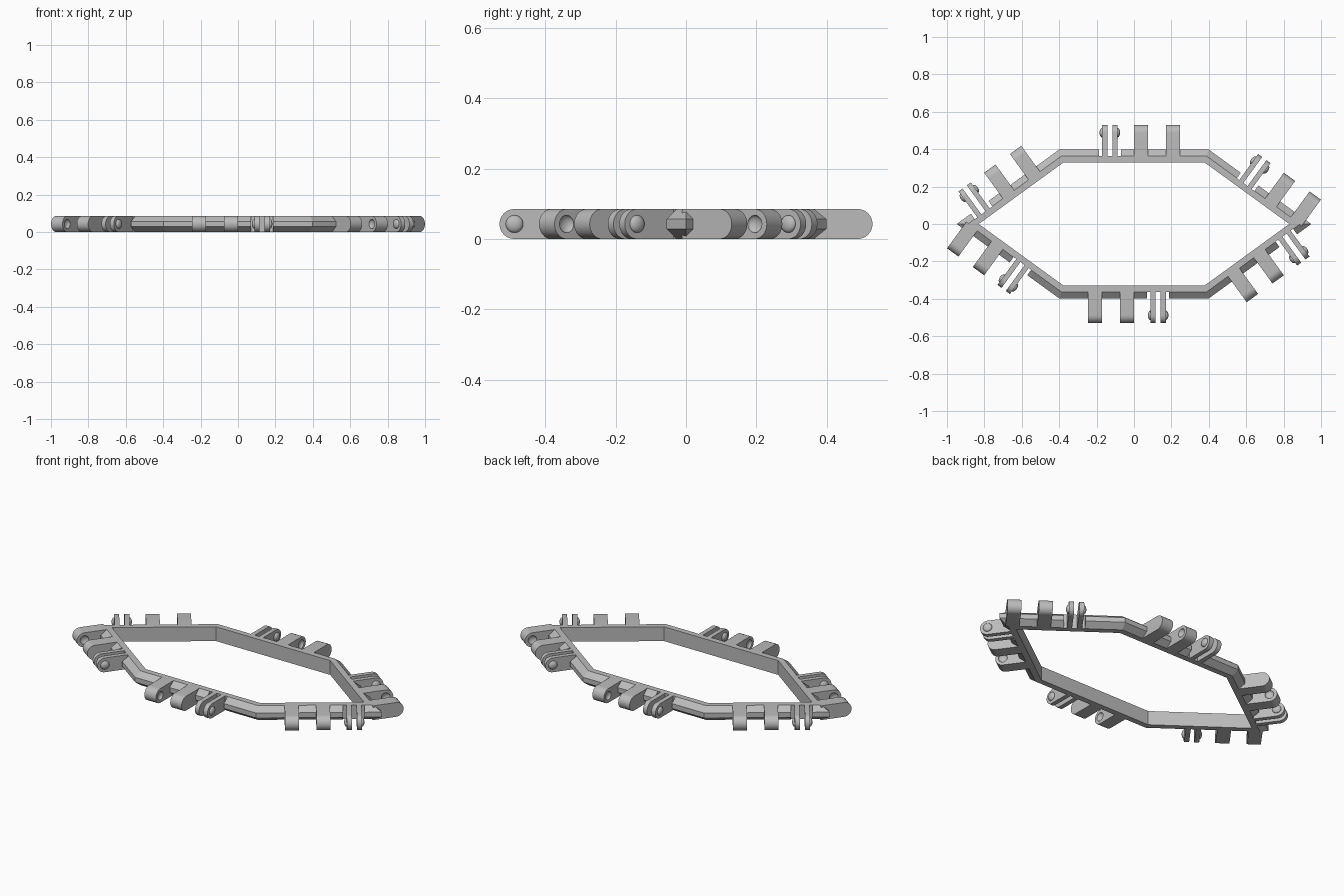
import bpy, bmesh, math
from mathutils import Matrix, Vector

old = bpy.data.objects.get("Cube")
if old:
    bpy.data.objects.remove(old, do_unlink=True)

HEIGHT = 0.085
MID = HEIGHT / 2
A = math.radians(36)

grey = bpy.data.materials.new("plain grey")
grey.use_nodes = True
grey.diffuse_color = (0.5, 0.5, 0.5, 1)
grey.node_tree.nodes["Principled BSDF"].inputs["Base Color"].default_value = (0.5, 0.5, 0.5, 1)

# Six sides: name, outward angle, inner wall distance, hinge axis distance, hinge centre along side
SIDES = [
    ("back", math.pi / 2, 0.33, 0.488, 0),
    ("back_left", math.pi / 2 - A, 0.488, 0.65, 0.487),
    ("front_left", A - math.pi / 2, 0.488, 0.65, -0.487),
    ("front", -math.pi / 2, 0.33, 0.488, 0),
    ("front_right", -math.pi / 2 - A, 0.488, 0.65, 0.487),
    ("back_right", math.pi / 2 + A, 0.488, 0.65, -0.487),
]


def side_matrix(angle):
    """Local x runs clockwise along the side, local y points outward."""
    return Matrix.Rotation(angle - math.pi / 2, 4, 'Z')


def make_object(name, bm):
    bmesh.ops.recalc_face_normals(bm, faces=bm.faces)
    mesh = bpy.data.meshes.new(name)
    bm.to_mesh(mesh)
    bm.free()
    mesh.materials.append(grey)
    obj = bpy.data.objects.new(name, mesh)
    bpy.context.collection.objects.link(obj)
    return obj


def select(obj):
    bpy.ops.object.select_all(action='DESELECT')
    obj.select_set(True)
    bpy.context.view_layer.objects.active = obj


def smooth(obj):
    select(obj)
    bpy.ops.object.shade_smooth_by_angle(angle=math.radians(30))


def cut(obj, cutter):
    select(obj)
    mod = obj.modifiers.new("cut", 'BOOLEAN')
    mod.operation = 'DIFFERENCE'
    mod.solver = 'EXACT'
    mod.object = cutter
    bpy.ops.object.modifier_apply(modifier=mod.name)
    bpy.data.objects.remove(cutter, do_unlink=True)


def add_tab(bm, x0, x1, root, axis):
    """Block with a half-round outer end."""
    outline = [(root, 0), (root, HEIGHT)]
    for i in range(17):
        t = math.pi / 2 - math.pi * i / 16
        outline.append((axis + MID * math.cos(t), MID + MID * math.sin(t)))
    face = bm.faces.new([bm.verts.new((x0, y, z)) for y, z in outline])
    ext = bmesh.ops.extrude_face_region(bm, geom=[face])
    moved = [v for v in ext["geom"] if isinstance(v, bmesh.types.BMVert)]
    bmesh.ops.translate(bm, verts=moved, vec=(x1 - x0, 0, 0))


def add_dome(bm, x, axis):
    """Flattened ball for the snap bumps and the matching dimples."""
    m = Matrix.Translation((x, axis, MID)) @ Matrix.Diagonal((0.014, 0.025, 0.025, 1))
    m = m @ Matrix.Rotation(math.pi / 2, 4, 'Y')
    bmesh.ops.create_uvsphere(bm, u_segments=20, v_segments=12, radius=1, matrix=m)


# Frame: bevelled profile swept around the hexagon with mitred corners
profile = [(0, 0), (0.034, 0), (0.069, 0.028), (0.069, 0.057), (0.034, HEIGHT), (0, HEIGHT)]
bm = bmesh.new()
rings = []
for i, (_, a0, d0, _, _) in enumerate(SIDES):
    _, a1, d1, _, _ = SIDES[(i + 1) % 6]
    ring = []
    for off, z in profile:
        m = Matrix(((math.cos(a0), math.sin(a0)), (math.cos(a1), math.sin(a1))))
        p = m.inverted() @ Vector((d0 + off, d1 + off))
        ring.append(bm.verts.new((p.x, p.y, z)))
    rings.append(ring)
for i in range(6):
    r, s = rings[i], rings[(i + 1) % 6]
    for j in range(6):
        k = (j + 1) % 6
        bm.faces.new((r[j], r[k], s[k], s[j]))
frame = make_object("frame", bm)

# Clearance notches in the outer ridge behind each clip
bm = bmesh.new()
for _, angle, inner, axis, centre in SIDES:
    m = side_matrix(angle) @ Matrix.Translation((centre - 0.128, inner + 0.083, MID))
    bmesh.ops.create_cube(bm, size=1, matrix=m @ Matrix.Diagonal((0.116, 0.1, 0.2, 1)))
cut(frame, make_object("notch_cutter", bm))

for name, angle, inner, axis, centre in SIDES:
    place = side_matrix(angle)
    root = inner + 0.03

    # Pair of thick knuckles with dimples on their facing sides
    bm = bmesh.new()
    add_tab(bm, centre, centre + 0.075, root, axis)
    add_tab(bm, centre + 0.17, centre + 0.245, root, axis)
    knuckles = make_object(name + "_hinge_knuckles", bm)
    bm = bmesh.new()
    add_dome(bm, centre + 0.075, axis)
    add_dome(bm, centre + 0.17, axis)
    cut(knuckles, make_object("dimple_cutter", bm))

    # Pair of thin clip plates with bumps on their outer sides
    bm = bmesh.new()
    add_tab(bm, centre - 0.17, centre - 0.143, root, axis)
    add_tab(bm, centre - 0.115, centre - 0.088, root, axis)
    clip = make_object(name + "_clip_plates", bm)
    bm = bmesh.new()
    add_dome(bm, centre - 0.17, axis)
    add_dome(bm, centre - 0.088, axis)
    bumps = make_object(name + "_clip_bumps", bm)

    for obj in (knuckles, clip, bumps):
        obj.data.transform(place)
        smooth(obj)
